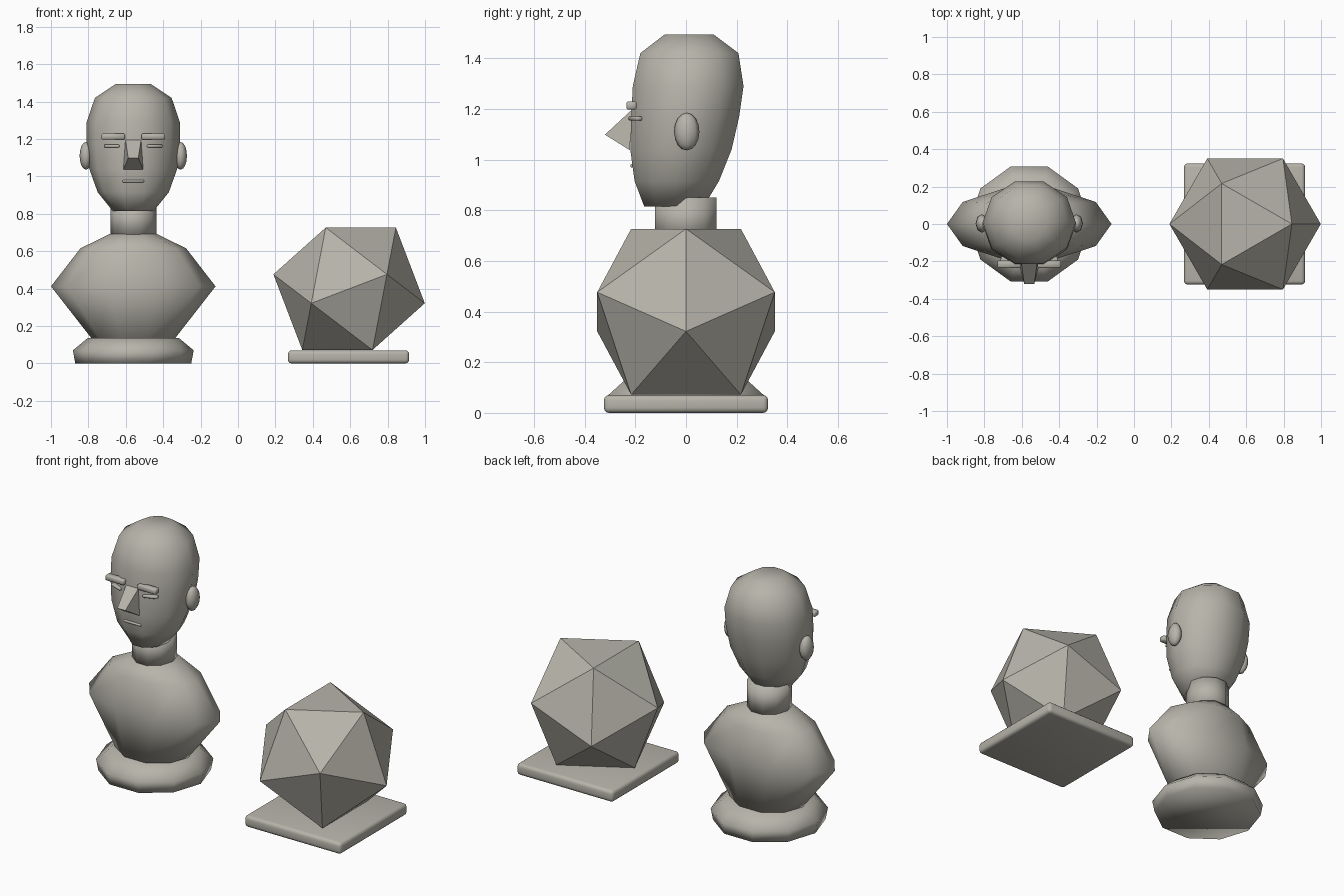
import bpy, bmesh, math
from mathutils import Matrix, Vector

cube = bpy.data.objects.get("Cube")
if cube:
    bpy.data.objects.remove(cube)

stone = bpy.data.materials.new("warm_grey_stone")
stone.use_nodes = True
stone.diffuse_color = (0.47, 0.455, 0.40, 1)
stone.node_tree.nodes["Principled BSDF"].inputs["Base Color"].default_value = stone.diffuse_color

BUST_X = -0.56
SOLID_X = 0.594


def finish(name, bm, location, smooth=True, sharp=None):
    """Turn a bmesh into a shaded object."""
    bmesh.ops.recalc_face_normals(bm, faces=bm.faces)
    mesh = bpy.data.meshes.new(name)
    bm.to_mesh(mesh)
    bm.free()
    for face in mesh.polygons:
        face.use_smooth = smooth
    if sharp:
        mesh.set_sharp_from_angle(angle=math.radians(sharp))
    mesh.materials.append(stone)
    obj = bpy.data.objects.new(name, mesh)
    obj.location = location
    bpy.context.collection.objects.link(obj)
    return obj


def loft(name, rings, sides=10):
    """Skin rings of (z, half width, front y, back y, rise towards the back)."""
    bm = bmesh.new()
    loops = []
    for z, a, front, back, rise in rings:
        mid, b = (front + back) / 2, (back - front) / 2 / math.cos(math.pi / sides)
        loop = []
        for k in range(sides):
            t = math.tau * k / sides
            lift = rise * max(0, math.sin(t))
            loop.append(bm.verts.new((a * math.cos(t), mid + b * math.sin(t), z + lift)))
        loops.append(loop)
    for low, high in zip(loops, loops[1:]):
        for k in range(sides):
            n = (k + 1) % sides
            bm.faces.new((low[k], low[n], high[n], high[k]))
    bm.faces.new(loops[0][::-1])
    bm.faces.new(loops[-1])
    return finish(name, bm, (BUST_X, 0, 0))


def block(name, size, location, bevel, segments=1, turn=0):
    """Box with softened edges."""
    bm = bmesh.new()
    bmesh.ops.create_cube(bm, size=1)
    bmesh.ops.scale(bm, vec=size, verts=bm.verts)
    bmesh.ops.bevel(bm, geom=bm.edges[:], offset=bevel, segments=segments,
                    profile=0.5, affect='EDGES')
    bmesh.ops.rotate(bm, verts=bm.verts, matrix=Matrix.Rotation(turn, 3, 'Z'))
    return finish(name, bm, location, sharp=50)


# Bust: foot, torso, neck and head
loft("bust_foot", [(0, 0.31, -0.295, 0.295, 0), (0.07, 0.323, -0.307, 0.307, 0),
                   (0.135, 0.245, -0.235, 0.235, 0)])
loft("torso", [(0.13, 0.22, -0.19, 0.19, 0), (0.412, 0.44, -0.19, 0.19, 0),
               (0.615, 0.283, -0.18, 0.18, 0), (0.693, 0.125, -0.119, 0.119, 0)])
loft("neck", [(0.68, 0.123, -0.122, 0.12, 0), (0.85, 0.123, -0.122, 0.12, 0)])
loft("head", [(0.815, 0.11, -0.165, 0.09, 0.035), (0.915, 0.19, -0.203, 0.13, 0),
              (1.04, 0.235, -0.22, 0.18, 0), (1.17, 0.25, -0.216, 0.21, 0),
              (1.29, 0.249, -0.21, 0.227, 0), (1.42, 0.205, -0.18, 0.207, 0),
              (1.493, 0.095, -0.085, 0.11, 0)])

# Paired features
for side, s in (("right", -1), ("left", 1)):
    ear = bmesh.new()
    bmesh.ops.create_uvsphere(ear, u_segments=8, v_segments=8, radius=1)
    bmesh.ops.scale(ear, vec=(0.034, 0.05, 0.074), verts=ear.verts)
    finish(side + "_ear", ear, (BUST_X + s * 0.253, 0.003, 1.11))
    block(side + "_brow", (0.125, 0.04, 0.032), (BUST_X + s * 0.107, -0.215, 1.213), 0.005)
    block(side + "_eye", (0.085, 0.03, 0.016), (BUST_X + s * 0.112, -0.2, 1.162),
          0.004, turn=s * 0.35)

# Mouth
block("mouth", (0.115, 0.03, 0.014), (BUST_X, -0.205, 0.975), 0.004)

# Nose: a wedge through three horizontal edges
nose = bmesh.new()
edges = []
for half, y, z in ((0.042, -0.213, 1.197), (0.027, -0.32, 1.098), (0.053, -0.222, 1.037)):
    edges.append([nose.verts.new((s * half, y, z)) for s in (-1, 1)])
for p, q in zip(edges, edges[1:] + edges[:1]):
    nose.faces.new((p[0], p[1], q[1], q[0]))
for s in (0, 1):
    nose.faces.new([e[s] for e in edges])
finish("nose", nose, (BUST_X, 0, 0), smooth=False)

# Plinth under the faceted solid
block("solid_plinth", (0.648, 0.648, 0.07), (0.591, 0, 0.035), 0.02, segments=3)

# Twenty-sided solid resting on one face, one top corner towards +x
solid = bmesh.new()
bmesh.ops.create_icosphere(solid, subdivisions=1, radius=0.412)
solid.normal_update()
solid.faces.ensure_lookup_table()
top = solid.faces[0]
stand = top.normal.rotation_difference(Vector((0, 0, 1))).to_matrix()
bmesh.ops.rotate(solid, verts=solid.verts, matrix=stand)
corner = top.verts[0].co
spin = Matrix.Rotation(-math.atan2(corner.y, corner.x), 3, 'Z')
bmesh.ops.rotate(solid, verts=solid.verts, matrix=spin)
finish("faceted_solid", solid, (SOLID_X, 0, 0.399), smooth=False)
